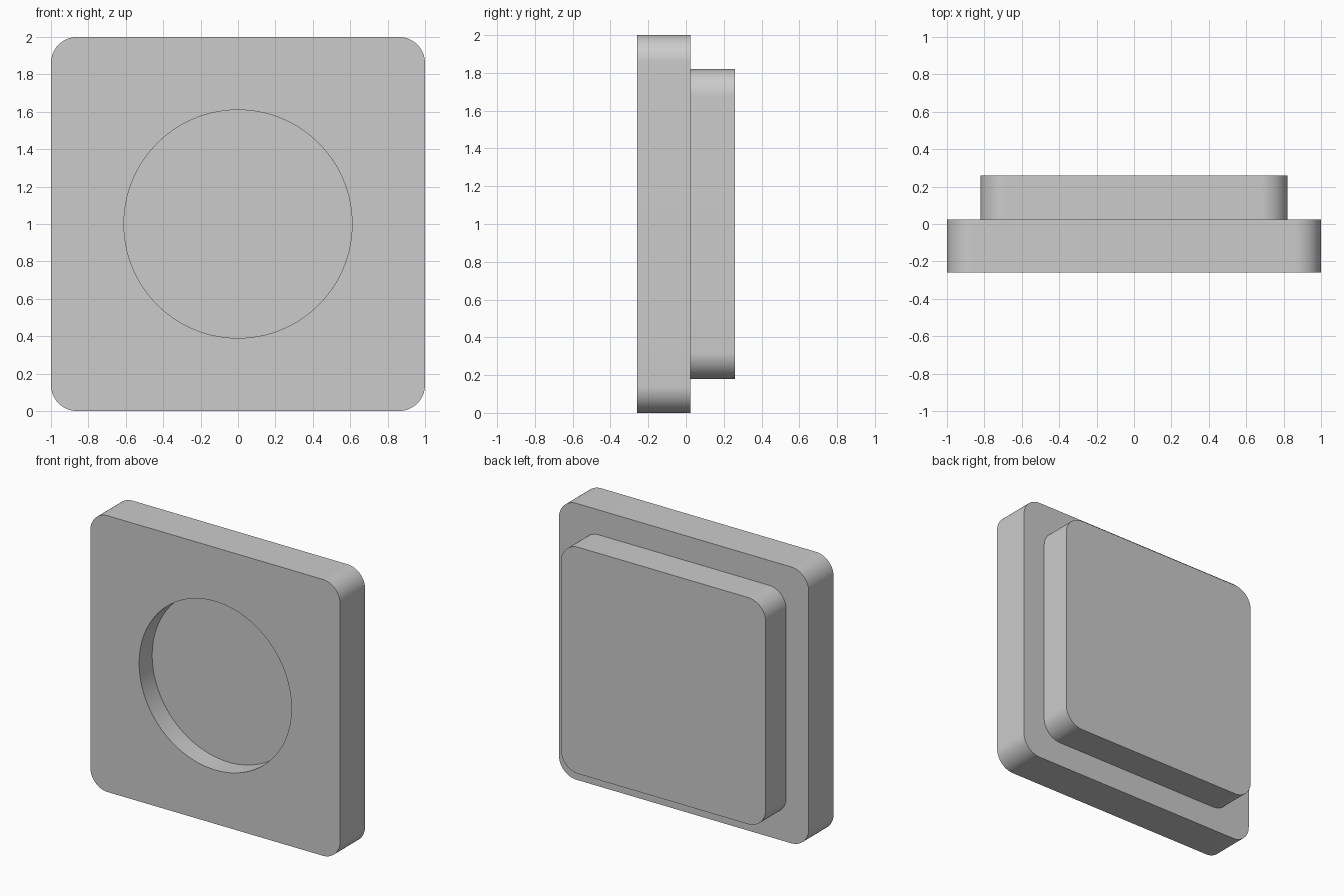
import bpy
import bmesh
import math

default_cube = bpy.data.objects.get("Cube")
if default_cube:
    bpy.data.objects.remove(default_cube, do_unlink=True)

ARC = 24          # points in each quarter turn
CENTRE_Z = 1.0
FRONT, STEP, BACK = -0.26, 0.025, 0.26
RECESS = FRONT + 0.15


def rounded_square(half, radius, y):
    """Loop of points around a square with round corners."""
    points = []
    for corner in range(4):
        middle = math.radians(45 + 90 * corner)
        reach = (half - radius) * math.sqrt(2)
        for i in range(ARC):
            a = math.radians(90) * (corner + i / (ARC - 1))
            points.append((reach * math.cos(middle) + radius * math.cos(a), y,
                           CENTRE_Z + reach * math.sin(middle) + radius * math.sin(a)))
    return points


def circle(radius, y):
    """Loop of points matching the rounded square in number and start."""
    count = 4 * ARC
    angles = [math.tau * (i + 0.5) / count for i in range(count)]
    return [(radius * math.cos(a), y, CENTRE_Z + radius * math.sin(a)) for a in angles]


# Plain grey material
grey = bpy.data.materials.new("plain grey")
grey.use_nodes = True
colour = (0.6, 0.6, 0.6, 1)
grey.diffuse_color = colour
grey.node_tree.nodes["Principled BSDF"].inputs["Base Color"].default_value = colour

# Recess floor, front plate, step and raised back block as one skin
outlines = [
    circle(0.61, RECESS),
    circle(0.61, FRONT),
    rounded_square(1.0, 0.14, FRONT),
    rounded_square(1.0, 0.14, STEP),
    rounded_square(0.82, 0.14, STEP),
    rounded_square(0.82, 0.14, BACK),
]
bm = bmesh.new()
loops = [[bm.verts.new(p) for p in outline] for outline in outlines]
for a, b in zip(loops, loops[1:]):
    for i in range(len(a)):
        j = (i + 1) % len(a)
        bm.faces.new((a[i], a[j], b[j], b[i]))
bm.faces.new(loops[0])
bm.faces.new(loops[-1])
bmesh.ops.recalc_face_normals(bm, faces=bm.faces)

mesh = bpy.data.meshes.new("stepped_plate")
bm.to_mesh(mesh)
bm.free()
mesh.materials.append(grey)
plate = bpy.data.objects.new("stepped_plate", mesh)
bpy.context.collection.objects.link(plate)

# Smooth the round walls, keep the rims sharp
bpy.ops.object.select_all(action='DESELECT')
plate.select_set(True)
bpy.context.view_layer.objects.active = plate
bpy.ops.object.shade_smooth_by_angle(angle=math.radians(30))
